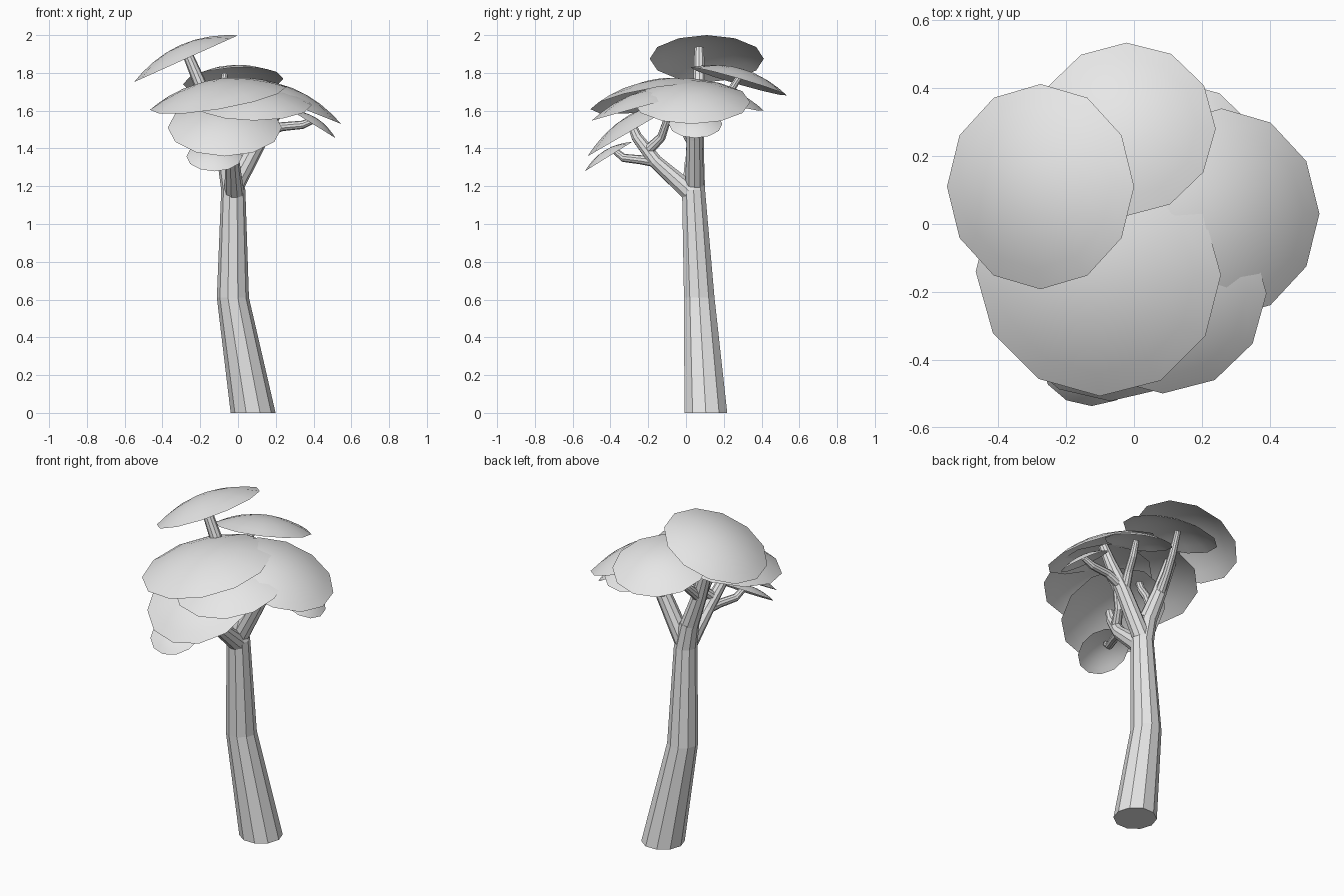
import bpy
import bmesh
from math import cos, sin, tau
from mathutils import Vector

old = bpy.data.objects.get("Cube")
if old:
    bpy.data.objects.remove(old, do_unlink=True)

UP = Vector((0, 0, 1))
GREY = (0.8, 0.8, 0.8, 1)
grey = bpy.data.materials.new("pale_grey")
grey.use_nodes = True
grey.diffuse_color = GREY
grey.node_tree.nodes["Principled BSDF"].inputs["Base Color"].default_value = GREY


def ring(bm, centre, axis, radius, sides):
    """Add a circle of vertices around an axis."""
    turn = UP.rotation_difference(axis)
    return [bm.verts.new(centre + turn @ Vector((radius * cos(tau * i / sides),
                                                 radius * sin(tau * i / sides), 0)))
            for i in range(sides)]


def bridge(bm, low, high):
    """Join two circles with a band of quads."""
    n = len(low)
    for i in range(n):
        j = (i + 1) % n
        bm.faces.new((low[i], low[j], high[j], high[i]))


def finish(bm, name, smooth):
    mesh = bpy.data.meshes.new(name)
    bm.to_mesh(mesh)
    bm.free()
    mesh.materials.append(grey)
    for face in mesh.polygons:
        face.use_smooth = smooth
    obj = bpy.data.objects.new(name, mesh)
    bpy.context.collection.objects.link(obj)
    return obj


def limb(name, points, radii, sides=10, level=False):
    """Tapered faceted tube along a path, closed at both ends."""
    pts = [Vector(p) for p in points]
    bm = bmesh.new()
    rings = []
    for i, p in enumerate(pts):
        along = pts[min(i + 1, len(pts) - 1)] - pts[max(i - 1, 0)]
        rings.append(ring(bm, p, UP if level else along, radii[i], sides))
    for low, high in zip(rings, rings[1:]):
        bridge(bm, low, high)
    bm.faces.new(rings[0][::-1])
    bm.faces.new(rings[-1])
    finish(bm, name, False)


def canopy(name, centre, radius, slope_x, slope_y, sides=12):
    """Open shallow dome; the slopes lean its axis toward +x and +y."""
    axis = Vector((slope_x, slope_y, 1)).normalized()
    centre = Vector(centre)
    height = radius * 0.26
    bm = bmesh.new()
    steps = (1, 0.8, 0.55, 0.28)
    rings = [ring(bm, centre + axis * height * (1 - s * s), axis, radius * s, sides)
             for s in steps]
    for low, high in zip(rings, rings[1:]):
        bridge(bm, low, high)
    apex = bm.verts.new(centre + axis * height)
    top = rings[-1]
    for i in range(sides):
        bm.faces.new((top[i], top[(i + 1) % sides], apex))
    finish(bm, name, True)


# Trunk
limb("trunk", [(0.08, 0.105, 0), (-0.027, 0.07, 0.61), (-0.025, 0.04, 1.18),
               (-0.055, 0.045, 1.33)], [0.119, 0.085, 0.064, 0.054], level=True)

# Main branches
limb("top_branch", [(-0.055, 0.045, 1.32), (-0.13, 0.055, 1.52),
                    (-0.2, 0.07, 1.74), (-0.28, 0.07, 1.93)],
     [0.052, 0.042, 0.034, 0.026])
limb("left_branch", [(-0.02, 0.045, 1.2), (0.12, 0.045, 1.46),
                     (0.2, 0.04, 1.59), (0.25, 0.035, 1.69)],
     [0.052, 0.044, 0.034, 0.026])
limb("front_branch", [(-0.02, 0.02, 1.17), (-0.03, -0.16, 1.33),
                      (-0.06, -0.26, 1.46), (-0.07, -0.29, 1.53)],
     [0.052, 0.038, 0.03, 0.024])

# Side branches
TWIG = [0.03, 0.024, 0.022, 0.017]
limb("back_twig", [(-0.13, 0.06, 1.51), (-0.11, 0.15, 1.6),
                   (-0.09, 0.22, 1.68), (-0.07, 0.29, 1.79)], TWIG)
limb("right_twig", [(-0.09, 0.05, 1.4), (-0.11, -0.02, 1.52),
                    (-0.12, -0.08, 1.6), (-0.12, -0.12, 1.71)], TWIG)
limb("back_left_twig", [(0.11, 0.05, 1.45), (0.13, 0.11, 1.54),
                        (0.15, 0.17, 1.6), (0.16, 0.21, 1.68)], TWIG)
limb("left_twig", [(0.12, 0.045, 1.47), (0.23, 0.05, 1.515),
                   (0.34, 0.05, 1.525), (0.4, 0.05, 1.55)], TWIG)
limb("front_left_twig", [(-0.04, -0.2, 1.39), (0, -0.13, 1.46),
                         (0.04, -0.1, 1.55), (0.07, -0.15, 1.68)], TWIG)
limb("front_twig", [(-0.03, -0.16, 1.33), (-0.06, -0.24, 1.34),
                    (-0.1, -0.33, 1.35), (-0.12, -0.38, 1.39)], TWIG)

# Leaf canopies
canopy("top_canopy", (-0.275, 0.11, 1.875), 0.302, -0.45, 0)
canopy("back_canopy", (-0.025, 0.278, 1.755), 0.266, -0.06, 0.29)
canopy("right_canopy", (-0.105, -0.145, 1.665), 0.366, -0.17, -0.16)
canopy("front_left_canopy", (0.085, -0.205, 1.63), 0.305, 0, -0.28)
canopy("left_canopy", (0.258, 0.03, 1.645), 0.31, 0.4, 0)
canopy("back_left_canopy", (0.16, 0.23, 1.655), 0.188, 0.1, 0.3)
canopy("front_canopy", (-0.07, -0.26, 1.51), 0.302, 0, -0.58)
canopy("front_small_canopy", (-0.125, -0.41, 1.357), 0.148, 0, -0.62)
canopy("left_small_canopy", (0.395, 0.05, 1.53), 0.142, 0.62, 0)
